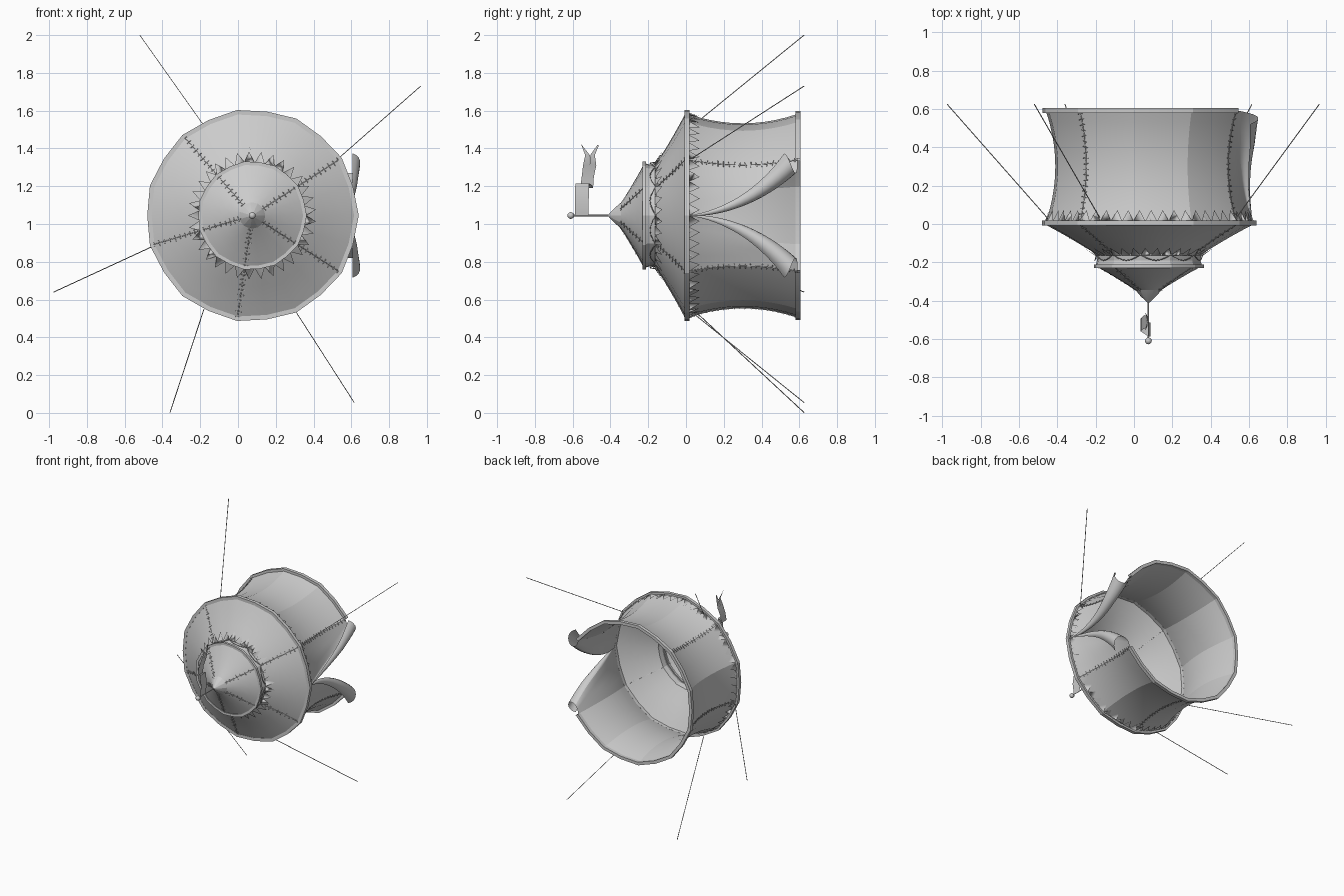
import bpy, bmesh, math, random
from mathutils import Vector

if "Cube" in bpy.data.objects:
    bpy.data.objects.remove(bpy.data.objects["Cube"])

random.seed(3)
CX, CZ = 0.075, 1.045          # tent axis runs along y
HALF = 180 / 11                # 11 cloth panels, each with a middle crease
SEAMS = [HALF * k for k in (2, 8, 12, 16, 20)]


def corner(k):
    f = 0.985 if k % 2 else 1.0
    a = math.radians(k * HALF)
    return Vector((math.cos(a) * f, 0, math.sin(a) * f))


def pt(r, deg, y):
    """Point on the faceted tent surface at radius r, angle deg, height y."""
    k = math.floor(deg / HALF + 1e-6)
    v = corner(k).lerp(corner(k + 1), deg / HALF - k) * r
    return Vector((CX + v.x, y, CZ + v.z))


def interp(profile, t):
    s = min(max(t, 0), 1) * (len(profile) - 1)
    i = min(int(s), len(profile) - 2)
    (r0, y0), (r1, y1) = profile[i], profile[i + 1]
    return r0 + (r1 - r0) * (s - i), y0 + (y1 - y0) * (s - i)


def make(name, verts, faces, angle=14):
    me = bpy.data.meshes.new(name)
    me.from_pydata([tuple(v) for v in verts], [], faces)
    bm = bmesh.new()
    bm.from_mesh(me)
    bmesh.ops.remove_doubles(bm, verts=bm.verts, dist=1e-5)
    bmesh.ops.recalc_face_normals(bm, faces=bm.faces)
    bm.to_mesh(me)
    bm.free()
    ob = bpy.data.objects.new(name, me)
    bpy.context.collection.objects.link(ob)
    bpy.ops.object.select_all(action='DESELECT')
    ob.select_set(True)
    bpy.context.view_layer.objects.active = ob
    bpy.ops.object.shade_smooth_by_angle(angle=math.radians(angle))
    return ob


def grid(name, rows, angle=14):
    n = len(rows[0])
    verts = [v for row in rows for v in row]
    faces = [(i * n + j, i * n + j + 1, (i + 1) * n + j + 1, (i + 1) * n + j)
             for i in range(len(rows) - 1) for j in range(n - 1)]
    return make(name, verts, faces, angle)


def lathe(name, profile, k0=0, k1=22):
    return grid(name, [[pt(r, k * HALF, y) for r, y in profile] for k in range(k0, k1 + 1)])


def ring(name, r0, r1, y0, y1, k0=0, k1=22):
    return lathe(name, [(r0, y0), (r1, y0), (r1, y1), (r0, y1), (r0, y0)], k0, k1)


def strokes(name, lines, radius):
    cu = bpy.data.curves.new(name, 'CURVE')
    cu.dimensions = '3D'
    cu.bevel_depth = radius
    cu.bevel_resolution = 0
    cu.use_fill_caps = True
    for line in lines:
        sp = cu.splines.new('POLY')
        sp.points.add(len(line) - 1)
        for p, v in zip(sp.points, line):
            p.co = (*v, 1)
    ob = bpy.data.objects.new(name, cu)
    bpy.context.collection.objects.link(ob)


def wall_r(y):
    return 0.493 + 0.05 * ((y - 0.3) / 0.29) ** 2


# Side wall, roof skirt, collar, upper cone and tip cap
WALL = [(wall_r(y), y) for y in [0.01 + 0.058 * i for i in range(11)]]
SKIRT = [(0.552, 0.0), (0.495, -0.03), (0.435, -0.063), (0.38, -0.095), (0.325, -0.128), (0.278, -0.155)]
CONE = [(0.28, -0.22), (0.215, -0.255), (0.155, -0.29), (0.105, -0.32), (0.06, -0.35)]
lathe("side_wall", WALL, 2, 20)
lathe("roof_skirt", SKIRT)
lathe("roof_collar", [(0.278, -0.155), (0.272, -0.19), (0.28, -0.22)])
lathe("upper_cone", CONE)
lathe("tip_cap", [(0.055, -0.338), (0.07, -0.343), (0.04, -0.378), (0.0, -0.415)])

# Hems
ring("eave_hem", 0.54, 0.564, -0.008, 0.018)
ring("ground_hem", 0.536, 0.56, 0.58, 0.606, 2, 20)
ring("collar_hem", 0.27, 0.289, -0.23, -0.212)

# Door flaps: the wall narrows away from the door and curls outward
for side, label in ((1, "upper"), (-1, "lower")):
    rows = []
    for i in range(17):
        t = i / 16
        y = 0.01 + 0.58 * t
        edge = 28 * t ** 1.7
        row = [pt(wall_r(y), side * (2 * HALF + (edge - 2 * HALF) * j / 4), y) for j in range(5)]
        a = math.radians(side * edge)
        out = Vector((math.cos(a), 0, math.sin(a)))
        tan = Vector((math.sin(a), 0, -math.cos(a))) * side
        rad = 0.053 * t ** 0.9
        for j in range(1, 11):
            w = math.radians(23 * j)
            p = row[4] + tan * rad * math.sin(w) + out * rad * (1 - math.cos(w))
            p.y -= 0.07 * t * t * (j / 10) ** 1.5
            row.append(p)
        rows.append(row)
    grid(label + "_door_flap", rows, 25)


# Zigzag trims
def zigzag(name, count, base, tip):
    verts, faces = [], []
    step = 360 / count
    for i in range(count):
        a = i * step
        verts += [pt(*base[:1], a, base[1]), pt(*base[:1], a + step, base[1]), pt(tip[0], a + step / 2, tip[1])]
        faces.append((3 * i, 3 * i + 1, 3 * i + 2))
    make(name, verts, faces)


zigzag("eave_zigzag", 55, (0.55, 0.015), (wall_r(0.07) + 0.008, 0.073))
zigzag("collar_zigzag", 33, (0.285, -0.165), (0.345, -0.125))

# Swagged cord on the collar
strokes("collar_swag", [[pt(0.284, (k + j / 6) * 2 * HALF, -0.16 - 0.03 * math.sin(math.pi * j / 6))
                         for j in range(7)] for k in range(11)], 0.0025)


# Stitched seams
def stitches(name, profile, count):
    lines = []
    for deg in SEAMS:
        lines.append([pt(r + 0.002, deg, y) for r, y in profile])
        a = math.radians(deg)
        tan = Vector((-math.sin(a), 0, math.cos(a)))
        for i in range(count):
            t = (i + 0.5) / count
            r, y = interp(profile, t)
            c = pt(r + 0.004, deg, y)
            w = random.uniform(0.011, 0.018)
            skew = Vector((0, random.uniform(-0.004, 0.004), 0))
            lines.append([c - tan * w - skew, c + tan * w + skew])
    strokes(name, lines, 0.002)


stitches("wall_stitches", WALL, 20)
stitches("skirt_stitches", SKIRT, 10)
stitches("cone_stitches", CONE, 8)

# Guy ropes
ROPES = [((-0.18, 0.035, 1.52), (-0.52, 0.625, 2.0)), ((0.535, 0.035, 1.35), (0.967, 0.625, 1.73)),
         ((-0.455, 0.035, 0.88), (-0.975, 0.625, 0.64)), ((-0.18, 0.035, 0.55), (-0.36, 0.625, 0.002)),
         ((0.31, 0.035, 0.53), (0.615, 0.625, 0.055))]
strokes("guy_ropes", ROPES, 0.0025)

# Flag pole with ball
strokes("flag_pole", [[(CX, -0.38, CZ), (CX, -0.61, CZ)]], 0.004)
bpy.ops.mesh.primitive_uv_sphere_add(segments=12, ring_count=8, radius=0.018, location=(CX, -0.61, CZ))
bpy.context.object.name = "pole_ball"
bpy.ops.object.shade_smooth()

# Swallow-tailed flag with a fold in the middle
FLAG = [(-0.588, -0.515, 1.045, 0.0), (-0.588, -0.515, 1.13, 0.012), (-0.586, -0.513, 1.215, 0.0),
        (-0.57, -0.5, 1.205, -0.025), (-0.56, -0.492, 1.19, -0.04), (-0.552, -0.488, 1.25, -0.035),
        (-0.545, -0.475, 1.31, -0.02)]
grid("flag", [[(CX + dx, y0 + (y1 - y0) * j / 2, z) for j in range(3)] for y0, y1, z, dx in FLAG], 40)
for label, y0, y1, tip in (("left", -0.545, -0.51, -0.552), ("right", -0.51, -0.475, -0.465)):
    mid = (y0 + y1) / 2 + (0.006 if label == "left" else -0.002)
    grid(label + "_flag_tail", [[(CX - 0.02, y0, 1.31), (CX - 0.02, y1, 1.31)],
                                [(CX - 0.005, mid - 0.012, 1.365), (CX - 0.005, mid + 0.012, 1.365)],
                                [(CX - 0.015, tip - 0.003, 1.42), (CX - 0.015, tip + 0.003, 1.415)]], 40)
